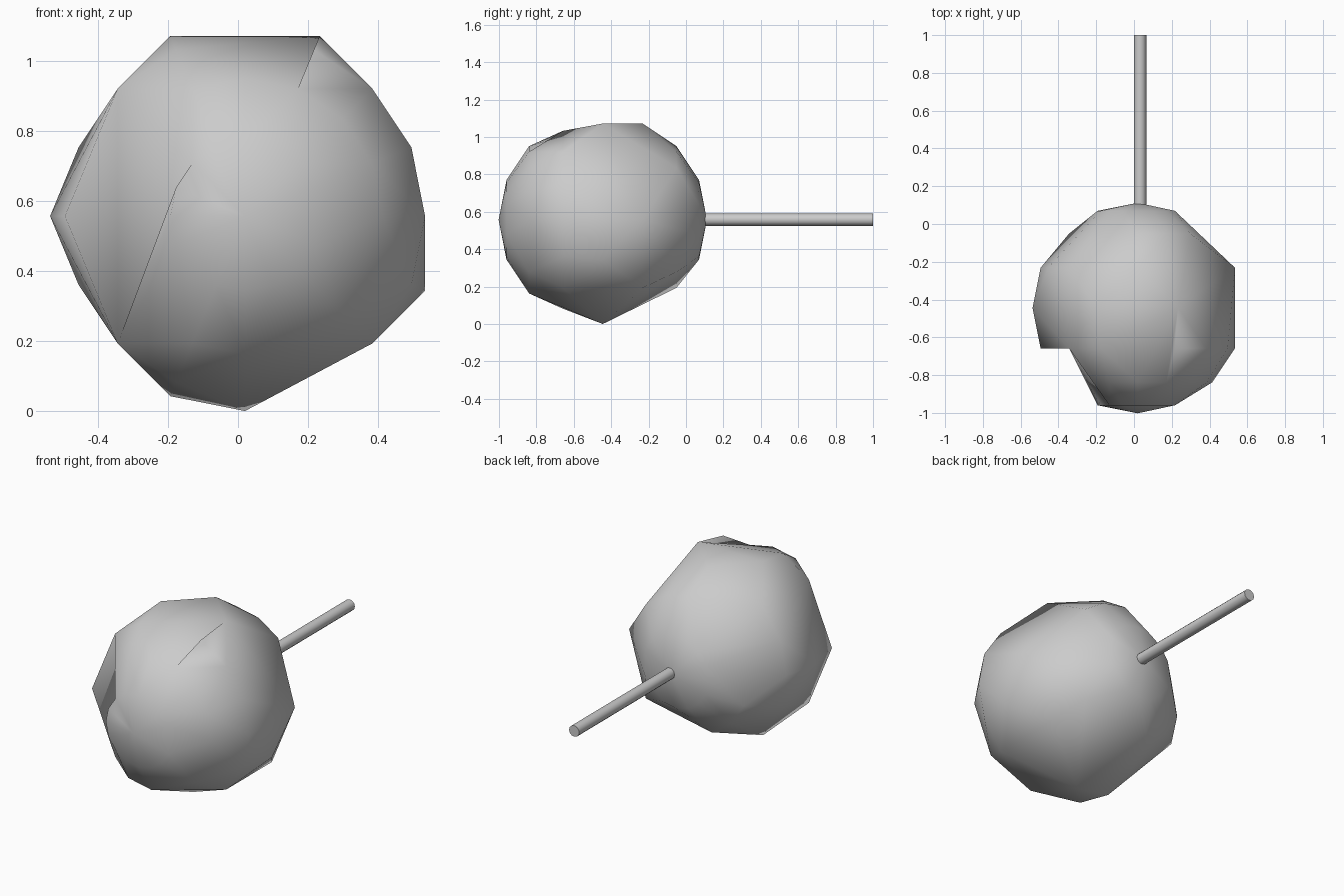
import bpy, bmesh
from math import sin, cos, pi
from mathutils import Vector

if "Cube" in bpy.data.objects:
    bpy.data.objects.remove(bpy.data.objects["Cube"])

C = Vector((0.02, -0.445, 0.557))   # ball centre
R = 0.557
STEP = pi / 8

# Points left out of each ring, so the ball gets its chipped facets
# (ring 1 is nearest the front pole, ring 7 nearest the stick)
MISSING = {
    1: {0},
    2: {6, 7, 8, 9, 10, 13, 15},
    3: {4, 7, 9, 12, 13},
    4: {0, 1, 2, 4, 6, 7, 9, 10, 13, 14},
    5: {1, 2, 3, 5, 10, 11, 12, 13, 15},
    6: {0, 1, 5, 6, 7, 8, 12, 13, 15},
    7: {0, 14},
}

# Edges turned the other way to make the small dents: top front, then the notch
TURNED = [((3, 3), (3, 5)), ((3, 3), (2, 4)), ((3, 6), (1, 8)), ((3, 6), (1, 7))]


def finish(bm, name):
    bmesh.ops.recalc_face_normals(bm, faces=bm.faces[:])
    for f in bm.faces:
        f.smooth = True
    me = bpy.data.meshes.new(name)
    bm.to_mesh(me)
    bm.free()
    ob = bpy.data.objects.new(name, me)
    bpy.context.collection.objects.link(ob)
    return ob


# Chipped ball: hull of the remaining points of a sphere with its poles along y
bm = bmesh.new()
pts = {}
for ring in range(1, 8):
    a = ring * pi / 8
    for i in range(16):
        if i not in MISSING[ring]:
            t = i * STEP
            pts[ring, i] = bm.verts.new(C + R * Vector((sin(a) * cos(t), -cos(a), sin(a) * sin(t))))
for s in (-1, 1):
    bm.verts.new(C + Vector((0, s * R, 0)))
bmesh.ops.convex_hull(bm, input=bm.verts[:])

# Notch on the front left: fold the facets in front of the side point inwards
tip, upper, lower = pts[3, 8], pts[3, 6], pts[3, 10]
front = [f for f in tip.link_faces if all(v.co.y < C.y - 0.2 for v in f.verts)]
rims = [[v for v in f.verts if v is not tip] for f in front]
bmesh.ops.delete(bm, geom=front, context='FACES')
bm.faces.new((tip, upper, lower))
for rim in rims:
    if lower not in rim:
        bm.faces.new(rim + [lower])
bmesh.ops.triangulate(bm, faces=bm.faces[:])
bmesh.ops.recalc_face_normals(bm, faces=bm.faces[:])

# Dents
for a, b in TURNED:
    edge = bm.edges.get((pts[a], pts[b]))
    if edge and len(edge.link_faces) == 2:
        bmesh.utils.edge_rotate(edge, True)
finish(bm, "ball")

# Stick along y, out of the back pole
bpy.ops.mesh.primitive_cylinder_add(vertices=12, radius=0.033, depth=0.92,
                                    location=(0.032, 0.54, 0.558), rotation=(pi / 2, 0, 0))
stick = bpy.context.object
stick.name = "stick"
bpy.ops.object.shade_smooth_by_angle(angle=0.7)
